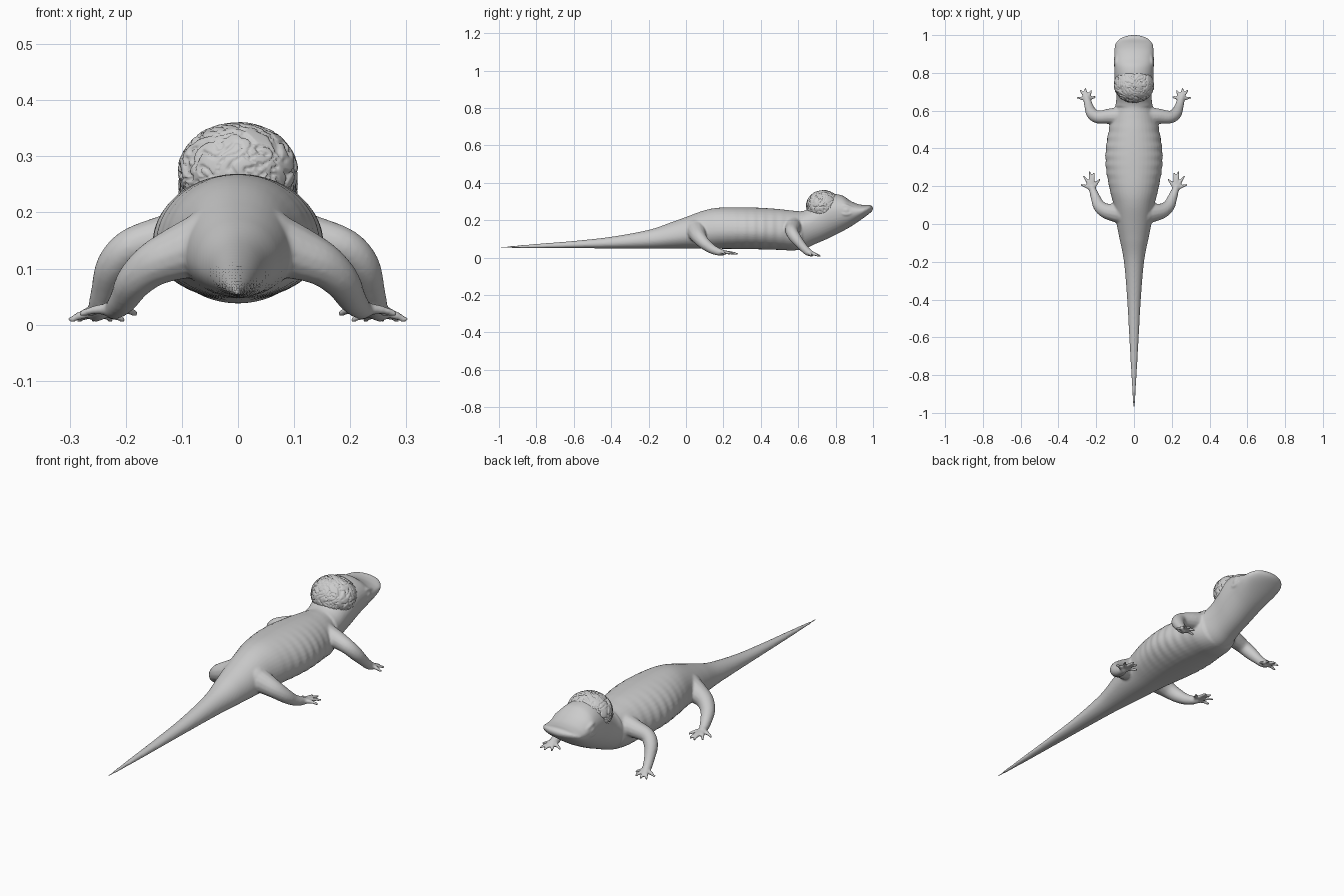
import bpy, bmesh, math
from mathutils import Vector, noise


def catmull(points, steps):
    """Smooth list of tuples through the given points."""
    p = [Vector(q) for q in points]
    p = [p[0]] + p + [p[-1]]
    out = []
    for i in range(1, len(p) - 2):
        a, b, c, d = p[i - 1:i + 3]
        for s in range(steps):
            t = s / steps
            out.append(0.5 * (2 * b + (c - a) * t + (2 * a - 5 * b + 4 * c - d) * t * t
                              + (3 * b - a - 3 * c + d) * t ** 3))
    return out + [p[-1]]


def loft(bm, rings):
    """Skin a list of point rings and cap both ends."""
    vs = [[bm.verts.new(q) for q in r] for r in rings]
    n = len(vs[0])
    for a, b in zip(vs, vs[1:]):
        for i in range(n):
            bm.faces.new((a[i], a[(i + 1) % n], b[(i + 1) % n], b[i]))
    bm.faces.new(vs[0][::-1])
    bm.faces.new(vs[-1])


def tube(bm, path, steps=5, n=14):
    """Tapered tube; each path point is x, y, z, radius."""
    pts = catmull([Vector(p) for p in path], steps)
    cs = [Vector(p[:3]) for p in pts]
    rings = []
    for i, c in enumerate(cs):
        d = (cs[min(i + 1, len(cs) - 1)] - cs[max(i - 1, 0)]).normalized()
        ref = Vector((0, 0, 1)) if abs(d.z) < 0.9 else Vector((0, 1, 0))
        u = d.cross(ref).normalized()
        v = u.cross(d)
        r = pts[i][3]
        rings.append([c + r * (math.cos(k * math.tau / n) * u + math.sin(k * math.tau / n) * v)
                      for k in range(n)])
    loft(bm, rings)
    ball(bm, cs[-1], (pts[-1][3],) * 3)
    ball(bm, cs[0], (pts[0][3],) * 3)


def ball(bm, c, radii, sub=3):
    res = bmesh.ops.create_icosphere(bm, subdivisions=sub, radius=1)
    for v in res["verts"]:
        v.co = Vector(c) + Vector([v.co[i] * radii[i] for i in range(3)])


def finish(bm, name):
    bmesh.ops.recalc_face_normals(bm, faces=bm.faces)
    for f in bm.faces:
        f.smooth = True
    me = bpy.data.meshes.new(name)
    bm.to_mesh(me)
    bm.free()
    ob = bpy.data.objects.new(name, me)
    bpy.context.collection.objects.link(ob)
    return ob


bm = bmesh.new()

# trunk, tail and head profile: y, half width, bottom z, top z
stations = [
    (-0.995, 0.003, 0.051, 0.057), (-0.8, 0.014, 0.050, 0.073), (-0.6, 0.025, 0.050, 0.089),
    (-0.4, 0.036, 0.049, 0.111), (-0.2, 0.053, 0.048, 0.148), (-0.08, 0.076, 0.048, 0.188),
    (0.0, 0.092, 0.048, 0.217), (0.1, 0.108, 0.047, 0.253), (0.18, 0.128, 0.047, 0.267),
    (0.3, 0.149, 0.046, 0.269), (0.4, 0.149, 0.044, 0.266), (0.5, 0.133, 0.041, 0.259),
    (0.57, 0.120, 0.038, 0.251), (0.63, 0.098, 0.046, 0.250), (0.69, 0.094, 0.072, 0.285),
    (0.76, 0.102, 0.102, 0.335), (0.83, 0.104, 0.137, 0.334), (0.88, 0.104, 0.165, 0.303),
    (0.92, 0.104, 0.191, 0.286), (0.955, 0.098, 0.216, 0.281), (0.98, 0.076, 0.235, 0.282),
    (0.993, 0.048, 0.247, 0.277), (1.0, 0.018, 0.257, 0.269)]
rings = []
for y, w, lo, hi in [tuple(p) for p in catmull(stations, 10)]:
    # shallow rib folds along the flanks
    if 0.15 < y < 0.6:
        w += 0.0022 * math.sin((y - 0.15) * math.tau / 0.05) * math.sin((y - 0.15) / 0.45 * math.pi)
    mid = lo + (hi - lo) * (0.44 if y < 0.62 else 0.58)
    ring = []
    for k in range(40):
        a = k * math.tau / 40
        s = math.sin(a)
        ring.append(Vector((w * math.cos(a), y, mid + s * ((hi - mid) if s > 0 else (mid - lo)))))
    rings.append(ring)
loft(bm, rings)

for sx in (1, -1):
    def limb(path):
        tube(bm, [(sx * x, y, z, r) for x, y, z, r in path])

    # front legs
    limb([(0.07, 0.57, 0.165, 0.052), (0.13, 0.57, 0.155, 0.041), (0.19, 0.566, 0.138, 0.034),
          (0.222, 0.585, 0.105, 0.031), (0.238, 0.62, 0.062, 0.024), (0.246, 0.648, 0.033, 0.021),
          (0.252, 0.668, 0.022, 0.017)])
    for tx, ty in ((0.205, 0.672), (0.226, 0.706), (0.258, 0.716), (0.283, 0.708), (0.298, 0.668)):
        limb([(0.25, 0.66, 0.024, 0.012), ((0.25 + tx) / 2, (0.662 + ty) / 2, 0.019, 0.009),
              (tx, ty, 0.009, 0.006)])

    # hind legs
    limb([(0.05, 0.055, 0.145, 0.062), (0.10, 0.06, 0.13, 0.050), (0.15, 0.07, 0.108, 0.040),
          (0.184, 0.096, 0.078, 0.033), (0.202, 0.135, 0.048, 0.026), (0.215, 0.17, 0.032, 0.021),
          (0.223, 0.193, 0.027, 0.017)])
    for tx, ty in ((0.182, 0.235), (0.212, 0.268), (0.236, 0.275), (0.265, 0.252), (0.280, 0.208)):
        limb([(0.221, 0.185, 0.027, 0.012), ((0.221 + tx) / 2, (0.187 + ty) / 2, 0.027, 0.009),
              (tx, ty, 0.020, 0.006)])

    # eyes with a brow fold and lower lid
    ball(bm, (sx * 0.093, 0.857, 0.252), (0.015, 0.020, 0.017))
    limb([(0.082, 0.815, 0.272, 0.009), (0.091, 0.85, 0.277, 0.010), (0.090, 0.89, 0.264, 0.008)])
    limb([(0.099, 0.83, 0.238, 0.006), (0.102, 0.855, 0.230, 0.006), (0.101, 0.88, 0.237, 0.006)])

body = finish(bm, "lizard_body")
rm = body.modifiers.new("fuse", "REMESH")
rm.mode = "VOXEL"
rm.voxel_size = 0.0055
rm.use_smooth_shade = True
sm = body.modifiers.new("soften", "SMOOTH")
sm.factor = 0.5
sm.iterations = 4

# exposed brain with winding folds
bm = bmesh.new()
bmesh.ops.create_icosphere(bm, subdivisions=6, radius=1)
for v in bm.verts:
    n = v.co.normalized()
    warp = n + 0.35 * noise.noise_vector(n * 2.2)
    groove = math.exp(-(noise.noise(warp * 4.2) / 0.10) ** 2)
    r = 1.02 - 0.06 * groove + 0.015 * noise.noise(n * 3)
    v.co = Vector((n.x * 0.105, n.y * 0.092, n.z * 0.085)) * r
    v.co += Vector((0, 0.735, 0.274))
finish(bm, "brain")
